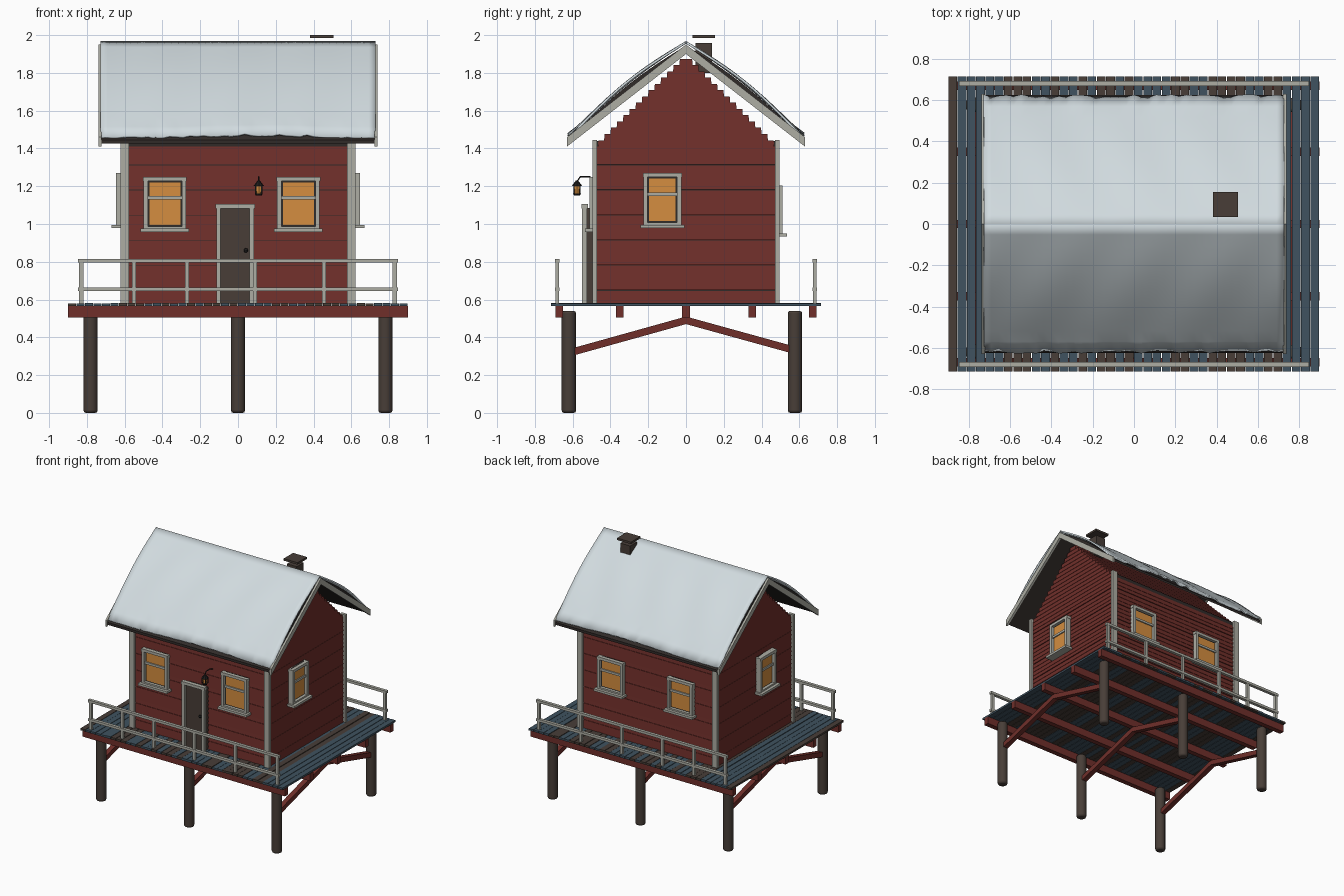
import bpy, bmesh, math, random
from mathutils import Matrix, Vector

random.seed(4)
if "Cube" in bpy.data.objects:
    bpy.data.objects.remove(bpy.data.objects["Cube"])


def material(name, r, g, b):
    m = bpy.data.materials.new(name)
    m.use_nodes = True
    m.diffuse_color = (r, g, b, 1)
    m.node_tree.nodes["Principled BSDF"].inputs["Base Color"].default_value = (r, g, b, 1)
    return m


RED = material("barn red", 0.16, 0.028, 0.023)
TRIM = material("pale grey trim", 0.42, 0.42, 0.37)
BLUE = material("blue deck", 0.05, 0.085, 0.115)
BROWN = material("weathered brown", 0.065, 0.048, 0.039)
GLOW = material("warm window", 0.66, 0.27, 0.05)
DARK = material("dark roof", 0.03, 0.024, 0.022)
SNOW = material("snow", 0.64, 0.71, 0.74)
IRON = material("black iron", 0.012, 0.011, 0.011)


def finish(name, bm, mats, smooth=False):
    bmesh.ops.recalc_face_normals(bm, faces=bm.faces)
    me = bpy.data.meshes.new(name)
    bm.to_mesh(me)
    bm.free()
    for m in mats if isinstance(mats, list) else [mats]:
        me.materials.append(m)
    ob = bpy.data.objects.new(name, me)
    bpy.context.collection.objects.link(ob)
    if smooth:
        for o in bpy.context.selected_objects:
            o.select_set(False)
        ob.select_set(True)
        bpy.context.view_layer.objects.active = ob
        bpy.ops.object.shade_smooth_by_angle()
    return ob


def add_box(bm, x0, x1, y0, y1, z0, z1, taper=0.0, mat=0):
    """Box whose top is narrower by taper on every side."""
    ring = lambda t, z: [bm.verts.new(p) for p in (
        (x0 + t, y0 + t, z), (x1 - t, y0 + t, z), (x1 - t, y1 - t, z), (x0 + t, y1 - t, z))]
    a, b = ring(0, z0), ring(taper, z1)
    faces = [bm.faces.new(a), bm.faces.new(b)]
    faces += [bm.faces.new((a[i], a[i - 1], b[i - 1], b[i])) for i in range(4)]
    for f in faces:
        f.material_index = mat


def boxes(name, mat, items, turn=0.0):
    bm = bmesh.new()
    for it in items:
        add_box(bm, *it)
    bm.transform(Matrix.Rotation(turn, 4, "Z"))
    return finish(name, bm, mat)


def prism(name, mat, profile, x0, x1):
    """Extrude a (y, z) profile along x."""
    bm = bmesh.new()
    face = bm.faces.new([bm.verts.new((x0, y, z)) for y, z in profile])
    ext = bmesh.ops.extrude_face_region(bm, geom=[face])
    bmesh.ops.translate(bm, vec=(x1 - x0, 0, 0),
                        verts=[v for v in ext["geom"] if isinstance(v, bmesh.types.BMVert)])
    return finish(name, bm, mat)


def cone(name, mat, loc, r1, r2, h, sides=12):
    bm = bmesh.new()
    bmesh.ops.create_cone(bm, cap_ends=True, segments=sides, radius1=r1, radius2=r2, depth=h)
    bm.transform(Matrix.Translation(Vector(loc) + Vector((0, 0, h / 2))))
    return finish(name, bm, mat, smooth=sides > 8)


# Piles and the angled braces between them
for x in (-0.78, 0, 0.78):
    for y in (-0.62, 0.577):
        pile = cone("pile", BROWN, (x, y, 0), 0.038, 0.038, 0.54, 14)
        bev = pile.modifiers.new("soft ends", "BEVEL")
        bev.width, bev.segments, bev.limit_method = 0.012, 2, "ANGLE"
    prism("brace", RED, [(-0.61, 0.3), (0, 0.47), (0.58, 0.31), (0.58, 0.35),
                         (0, 0.51), (-0.61, 0.34)], x - 0.02, x + 0.02)

# Joists and deck planks
boxes("joists", RED, [(-0.9, 0.9, y - 0.02, y + 0.02, 0.505, 0.565)
                      for y in (-0.67, -0.35, 0, 0.35, 0.67)])
bm = bmesh.new()
for i in range(40):
    x = -0.9 + i * 0.045
    lift = random.uniform(0, 0.004)
    brown = i == 0 or (3 < i < 36 and random.random() < 0.35)
    add_box(bm, x, x + 0.042, -0.715, 0.715, 0.565, 0.579 + lift, 0, int(brown))
finish("deck_planks", bm, [BLUE, BROWN])

# Railings along the front and back
for side, name in ((-1, "front_railing"), (1, "back_railing")):
    y = side * 0.682
    items = [(-0.848, 0.848, y - 0.012, y + 0.012, z, z + 0.02) for z in (0.645, 0.796)]
    items += [(x - 0.011, x + 0.011, y - 0.01, y + 0.01, 0.58, 0.8)
              for x in (-0.83, -0.55, -0.27, 0.09, 0.455, 0.83)]
    boxes(name, TRIM, items)

# House core with lapped siding, stepping inwards up the gables
boxes("wall_core", DARK, [(-0.598, 0.598, -0.472, 0.472, 0.58, 1.44)])
bm = bmesh.new()
STEP = 0.0332
for i in range(39):
    z = 0.58 + i * STEP
    half = min(0.479, 1.91 - z - STEP)
    gap = 0.004 if i % 4 == 2 and i < 26 else 0
    add_box(bm, -0.607, 0.607, -half, half, z + gap, z + STEP, 0.003)
finish("siding", bm, RED)
boxes("corner_boards", TRIM, [
    (sx * 0.6 - 0.023, sx * 0.6 + 0.023, sy * 0.482 - 0.012, sy * 0.482 + 0.012, 0.58, 1.445)
    for sx in (-1, 1) for sy in (-1, 1)])


# Windows: turned about the house axis, wall is the distance of the wall
def window(name, u, z0, z1, w, wall, turn):
    h, n = w / 2, -wall
    boxes(name + "_recess", DARK, [(u - h + 0.01, u + h - 0.01, n - 0.008, n + 0.01, z0, z1)], turn)
    boxes(name + "_glass", GLOW, [(u - h + 0.03, u + h - 0.03, n - 0.013, n, z0 + 0.025, z1 - 0.03)], turn)
    mid = z0 + (z1 - z0) * 0.6
    front = (n - 0.032, n + 0.01)
    boxes(name + "_frame", TRIM, [
        (u - h, u - h + 0.022, *front, z0, z1),
        (u + h - 0.022, u + h, *front, z0, z1),
        (u - h - 0.003, u + h + 0.003, *front, z1 - 0.022, z1),
        (u - h, u + h, n - 0.022, n, mid - 0.009, mid + 0.009),
        (u - h, u + h, *front, z0, z0 + 0.018),
        (u - h - 0.016, u + h + 0.016, n - 0.055, n + 0.01, z0 - 0.012, z0 + 0.006)], turn)


window("front_right_window", -0.387, 0.97, 1.25, 0.225, 0.48, 0)
window("front_left_window", 0.32, 0.97, 1.25, 0.225, 0.48, 0)
for name, u in (("back_right_window", 0.3), ("back_left_window", -0.32)):
    window(name, u, 0.945, 1.205, 0.225, 0.48, math.pi)
window("left_side_window", -0.125, 0.99, 1.27, 0.2, 0.615, math.pi / 2)
window("right_side_window", 0.125, 0.99, 1.27, 0.2, 0.615, -math.pi / 2)

# Door
boxes("door", BROWN, [(-0.1, 0.07, -0.53, -0.47, 0.58, 1.085)])
boxes("door_frame", TRIM, [(-0.115, -0.092, -0.55, -0.525, 0.58, 1.085),
                           (0.062, 0.085, -0.55, -0.525, 0.58, 1.085),
                           (-0.12, 0.09, -0.553, -0.52, 1.083, 1.106)])
bm = bmesh.new()
bmesh.ops.create_uvsphere(bm, u_segments=10, v_segments=6, radius=0.012)
bm.transform(Matrix.Translation((0.042, -0.54, 0.86)))
finish("door_knob", bm, IRON, smooth=True)

# Wall lantern on a bent arm
LX, LY = 0.11, -0.577
cone("lantern_base", IRON, (LX, LY, 1.15), 0.016, 0.021, 0.012, 8)
cone("lantern_glow", GLOW, (LX, LY, 1.162), 0.014, 0.019, 0.04, 8)
cone("lantern_cap", IRON, (LX, LY, 1.202), 0.027, 0.006, 0.028, 8)
boxes("lantern_bars", IRON, [(LX + a - 0.003, LX + a + 0.003, LY + b - 0.003, LY + b + 0.003, 1.16, 1.205)
                             for a in (-0.016, 0.016) for b in (-0.016, 0.016)])
cu = bpy.data.curves.new("lantern_arm", "CURVE")
cu.dimensions, cu.bevel_depth, cu.bevel_resolution = "3D", 0.004, 1
path = [(-0.475, 1.235), (-0.51, 1.25), (-0.56, 1.25), (LY, 1.225)]
sp = cu.splines.new("POLY")
sp.points.add(len(path) - 1)
for p, (y, z) in zip(sp.points, path):
    p.co = (LX, y, z, 1)
cu.materials.append(IRON)
bpy.context.collection.objects.link(bpy.data.objects.new("lantern_arm", cu))


# Roof: bowed panel, barge boards and a rippled snow sheet
def roof_z(t):
    return 1.957 - 0.5 * t + 0.037 * math.sin(math.pi * t)


top = [(0.625 * i / 8, roof_z(abs(i) / 8) - 0.012) for i in range(-8, 9)]
prism("roof_panel", DARK, top + [(0.625, 1.425), (0, 1.91), (-0.625, 1.425)], -0.722, 0.722)
for side in (-1, 1):
    prism("barge_boards", TRIM, [(-0.63, 1.41), (0, 1.9), (0.63, 1.41), (0.63, 1.46),
                                 (0, 1.95), (-0.63, 1.46)], side * 0.722, side * 0.738)
for side, name in ((-1, "front_snow"), (1, "back_snow")):
    bm = bmesh.new()
    grid = []
    for i in range(41):
        x = -0.728 + 1.456 * i / 40
        row = []
        for j in range(13):
            t = j / 12
            ripple = 0.005 * math.sin(x * 16 + t * 4) * math.sin(math.pi * t)
            edge = random.uniform(-0.008, 0.006) if j == 12 else 0
            wave = 0.008 * math.sin(x * 5 + 1) * t ** 4
            row.append(bm.verts.new((x, side * (0.622 * t + edge),
                                     roof_z(t) + 0.012 + ripple + wave + edge)))
        grid.append(row)
    for a, b in zip(grid, grid[1:]):
        for j in range(12):
            quad = (a[j], b[j], b[j + 1], a[j + 1])
            bm.faces.new(quad)
    ob = finish(name, bm, SNOW, smooth=True)
    if sum(p.normal.z for p in ob.data.polygons) < 0:
        ob.data.flip_normals()
    sol = ob.modifiers.new("thickness", "SOLIDIFY")
    sol.thickness = 0.012

# Chimney with a raised cap
boxes("chimney", BROWN, [(0.4, 0.487, 0.05, 0.137, 1.8, 1.957)])
boxes("chimney_cap", BROWN, [(0.382, 0.505, 0.034, 0.154, 1.984, 2.0)])
